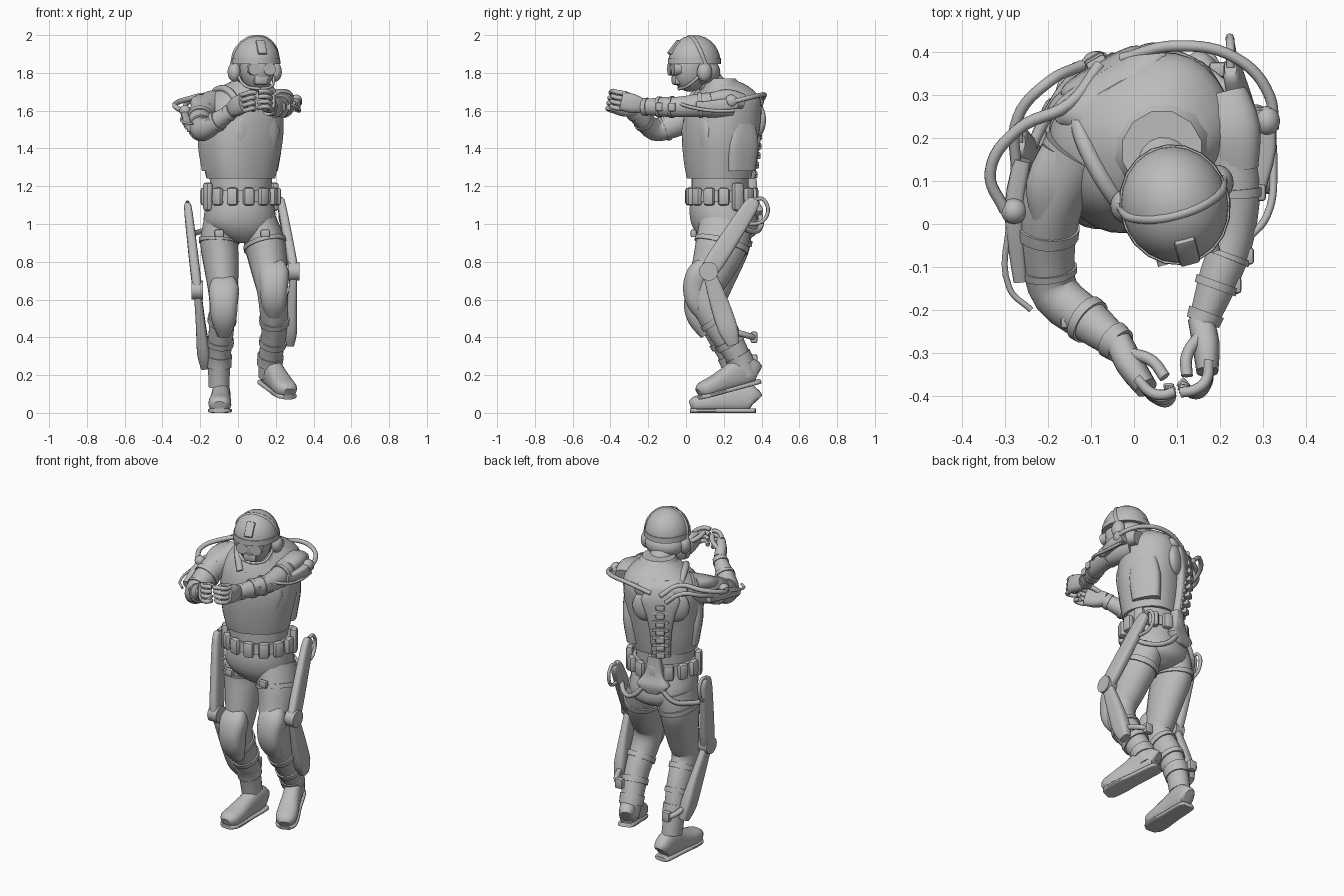
import bpy, bmesh, math
from math import radians, sin, cos, pi
from mathutils import Matrix, Vector

if "Cube" in bpy.data.objects:
    bpy.data.objects.remove(bpy.data.objects["Cube"])

grey = bpy.data.materials.new("plain grey")
grey.use_nodes = True
grey.diffuse_color = (.5, .5, .5, 1)
grey.node_tree.nodes["Principled BSDF"].inputs["Base Color"].default_value = (.5, .5, .5, 1)
WORLD = Matrix()


def turn(x, y, z, yaw=0, pitch=0):
    return (Matrix.Translation((x, y, z)) @ Matrix.Rotation(radians(yaw), 4, 'Z')
            @ Matrix.Rotation(radians(pitch), 4, 'X'))


def finish(name, bm, frame=WORLD, angle=40):
    bmesh.ops.recalc_face_normals(bm, faces=bm.faces)
    bm.transform(frame)
    me = bpy.data.meshes.new(name)
    bm.to_mesh(me)
    bm.free()
    me.shade_smooth()
    me.set_sharp_from_angle(angle=radians(angle))
    me.materials.append(grey)
    ob = bpy.data.objects.new(name, me)
    bpy.context.collection.objects.link(ob)
    return ob


def sample(secs, t):
    """Smooth point on a list of sections (x, y, z, half width, half depth), t from 0 to 1."""
    f = t * (len(secs) - 1)
    i = min(int(f), len(secs) - 2)
    f -= i
    p = [secs[max(0, min(len(secs) - 1, i + k))] for k in (-1, 0, 1, 2)]
    return [b + .5 * f * (c - a + f * (2*a - 5*b + 4*c - d + f * (3*(b - c) + d - a)))
            for a, b, c, d in zip(*p)]


def loft(name, secs, flat=None, power=2, n=20, frame=WORLD):
    """Skin of rounded sections; flat gives the yaw of level sections."""
    steps = (len(secs) - 1) * 3
    rows = [sample(secs, i / steps) for i in range(steps + 1)]
    bm, rings = bmesh.new(), []
    for i, (x, y, z, a, b) in enumerate(rows):
        if flat is None:
            t = (Vector(rows[min(i + 1, steps)][:3]) - Vector(rows[max(i - 1, 0)][:3])).normalized()
            u = (Vector((1, 0, 0)) - t * t.x).normalized()
            v = t.cross(u)
        else:
            q = radians(flat)
            u, v = Vector((cos(q), sin(q), 0)), Vector((-sin(q), cos(q), 0))
        ring = []
        for k in range(n):
            c, s = cos(2 * pi * (k + .5) / n), sin(2 * pi * (k + .5) / n)
            c, s = [math.copysign(abs(w) ** (2 / power), w) for w in (c, s)]
            ring.append(bm.verts.new(Vector((x, y, z)) + u * a * c + v * b * s))
        rings.append(ring)
    for r, s in zip(rings, rings[1:]):
        for k in range(n):
            bm.faces.new((r[k], r[(k + 1) % n], s[(k + 1) % n], s[k]))
    bm.faces.new(rings[0])
    bm.faces.new(rings[-1])
    return finish(name, bm, frame)


def strap(name, secs, t, width=.035, grow=.01):
    rows = [sample(secs, t + d * width) for d in (-1, 0, 1)]
    loft(name, [r[:3] + [r[3] + grow, r[4] + grow] for r in rows])


def ball(name, loc, size, frame=WORLD, floor=None):
    bm = bmesh.new()
    bmesh.ops.create_uvsphere(bm, u_segments=24, v_segments=14, radius=1)
    if floor is not None:
        bmesh.ops.bisect_plane(bm, geom=bm.verts[:] + bm.edges[:] + bm.faces[:],
                               plane_co=(0, 0, floor), plane_no=(0, 0, 1), clear_inner=True)
        bmesh.ops.holes_fill(bm, edges=bm.edges)
    return finish(name, bm, frame @ Matrix.LocRotScale(loc, None, size))


def box(name, loc, size, frame=WORLD, bevel=.008):
    bm = bmesh.new()
    bmesh.ops.create_cube(bm, size=1)
    bm.transform(Matrix.LocRotScale(loc, None, size))
    bmesh.ops.bevel(bm, geom=bm.edges[:], offset=bevel, segments=2, profile=.5, affect='EDGES')
    return finish(name, bm, frame)


def disc(name, loc, radius, depth, axis, frame=WORLD):
    bm = bmesh.new()
    bmesh.ops.create_cone(bm, cap_ends=True, segments=20, radius1=radius, radius2=radius, depth=depth)
    bm.transform(Matrix.Translation(loc) @ Matrix.Rotation(pi / 2, 4, axis))
    return finish(name, bm, frame)


def tube(name, pts, r, frame=WORLD):
    cu = bpy.data.curves.new(name, 'CURVE')
    cu.dimensions, cu.bevel_depth, cu.bevel_resolution = '3D', r, 2
    cu.resolution_u, cu.use_fill_caps = 6, True
    sp = cu.splines.new('BEZIER')
    sp.bezier_points.add(len(pts) - 1)
    for bp, p in zip(sp.bezier_points, pts):
        bp.co = frame @ Vector(p)
        bp.handle_left_type = bp.handle_right_type = 'AUTO'
    cu.materials.append(grey)
    bpy.context.collection.objects.link(bpy.data.objects.new(name, cu))


# Torso, waist and pelvis
TORSO, HIPS = turn(.02, .19, 0, 30), turn(.015, .19, 0, 15)
loft("vest", [(.015, .175, 1.24, .18, .155), (.015, .175, 1.32, .198, .168), (.02, .18, 1.45, .218, .182),
              (.02, .195, 1.58, .22, .185), (.03, .21, 1.67, .2, .16), (.05, .2, 1.73, .13, .12),
              (.06, .18, 1.76, .08, .08)], 30, 2.4, 28)
loft("collar", [(.05, .2, 1.68, .15, .14), (.06, .185, 1.73, .12, .115), (.065, .17, 1.77, .095, .095)], 30, n=12)
loft("waist", [(.015, .18, 1.16, .165, .15), (.015, .18, 1.26, .17, .15)], 20)
loft("pelvis", [(.01, .185, 1.17, .165, .15), (.01, .19, 1.08, .185, .17), (.01, .205, 1.0, .19, .175),
                (.02, .215, .94, .15, .15), (.02, .2, .9, .06, .09)], 15, 2.2)
loft("belt", [(.015, .185, 1.12, .187, .168), (.015, .185, 1.18, .182, .163)], 15, 2.2)
for i in range(14):
    q = 360 * i / 14 + 12
    c, s = cos(radians(q)), sin(radians(q))
    tall = .15 if i % 7 == 0 else .095
    box("belt_pouch", (0, 0, 1.145), (.06, .04, tall), HIPS @ turn(.195 * c, .173 * s, 0, q + 90), .016)
for s in (-1, 1):
    loft("vest_side_panel", [(s * .165, .02, 1.28, .038, .08), (s * .184, .02, 1.42, .04, .09),
                             (s * .182, .02, 1.53, .04, .07)], 0, 3, frame=TORSO)
    tube("shoulder_strap", [(s * .1, -.15, 1.62), (s * .12, -.08, 1.7), (s * .12, .05, 1.71),
                            (s * .1, .14, 1.66)], .02, TORSO)
    ball("shoulder_blade_plate", (s * .085, .165, 1.55), (.075, .035, .09), TORSO)
loft("chest_panel", [(0, -.135, 1.4, .12, .045), (0, -.14, 1.5, .14, .045), (0, -.125, 1.62, .1, .04)],
     0, 4, frame=TORSO)

# Back frame with its spine
loft("spine_plate", [(0, .15, 1.24, .055, .03), (0, .17, 1.38, .06, .03), (0, .183, 1.5, .08, .03),
                     (0, .18, 1.6, .11, .03), (0, .16, 1.66, .07, .03)], 0, 4, frame=TORSO)
for i in range(7):
    z, y = 1.26 + .05 * i, .185 + .026 * sin(pi * i / 8)
    box("vertebra", (0, y, z), (.05, .045, .034), TORSO)
    box("vertebra_wing", (0, y - .005, z + .01), (.095, .024, .02), TORSO, .006)
loft("sacral_plate", [(0, .17, 1.02, .035, .03), (0, .18, 1.07, .095, .03), (0, .165, 1.13, .055, .028),
                      (0, .16, 1.24, .035, .025)], 0, 4, frame=HIPS)

# Head, helmet and face gear
HEAD = turn(.095, .045, 1.85, 15)
loft("neck", [(.06, .18, 1.68, .075, .075), (.075, .12, 1.76, .07, .07), (.09, .07, 1.83, .07, .07)])
ball("face", (0, -.025, -.02), (.092, .105, .13), HEAD)
ball("helmet", (0, 0, .01), (.126, .138, .14), HEAD, -.05)
ball("helmet_nape", (0, .045, -.045), (.112, .092, .075), HEAD)
loft("helmet_rim", [(0, 0, -.002, .13, .142), (0, 0, .03, .128, .141)], 0, frame=HEAD)
box("front_mount", (0, 0, 0), (.05, .02, .09), HEAD @ turn(0, -.112, .085, 0, -38))
box("chin_guard", (0, -.095, -.085), (.08, .05, .06), HEAD, .018)
tube("headset_band", [(s * .126 * sin(q), .025 - .05 * cos(q), .14 * cos(q)) for s, q in
                      [(-1, 1.7), (-1, .9), (1, 0), (1, .9), (1, 1.7)]], .012, HEAD)
for s in (-1, 1):
    ball("ear_cup", (s * .112, .025, -.045), (.035, .04, .052), HEAD)
    disc("goggle_lens", (s * .042, -.11, -.03), .033, .04, 'X', HEAD)
    tube("chin_strap", [(s * .1, .01, -.06), (s * .07, -.06, -.12), (0, -.085, -.135)], .008, HEAD)

# Arms
left_arm = [(.19, .23, 1.63, .075, .075), (.235, .1, 1.63, .06, .065), (.23, -.03, 1.62, .05, .055),
            (.2, -.12, 1.62, .048, .052), (.16, -.23, 1.62, .034, .04)]
right_arm = [(-.13, .17, 1.62, .085, .09), (-.19, .05, 1.58, .072, .08), (-.2, -.08, 1.52, .062, .068),
             (-.18, -.165, 1.5, .056, .06), (-.1, -.23, 1.55, .05, .05), (-.03, -.285, 1.6, .034, .038)]
for side, arm, marks in (("left", left_arm, (.3, .62, .8)), ("right", right_arm, (.3, .46, .78))):
    loft(side + "_arm", arm)
    for t in marks:
        strap(side + "_arm_strap", arm, t, .018, .006)
        x, y, z, a, b = sample(arm, t)
        box("arm_buckle", (x + (a if x > 0 else -a), y, z), (.025, .04, .045))
    strap(side + "_cuff", arm, .96, .035, .006)

# Hands with bent fingers
LEFT_HAND = turn(.155, -.23, 1.625, 0, -8) @ Matrix.Scale(1.06, 4)
RIGHT_HAND = turn(-.03, -.28, 1.605, 38, -12) @ Matrix.Scale(1.1, 4)
for side, hand, s, curl in (("left", LEFT_HAND, 1, 1), ("right", RIGHT_HAND, -1, .6)):
    loft(side + "_palm", [(0, .01, 0, .028, .032), (s * .012, -.05, .005, .03, .048),
                          (s * .015, -.11, .01, .024, .046)], power=2.6, frame=hand)
    for i in range(4):
        z = -.028 + .026 * i
        tube(side + "_finger", [(s * .018, -.09, z), (s * .012, -.135, z), (-s * .01 * curl, -.155, z + .003),
                                (-s * .045 * curl, -.162 + .012 * (3 - i), z)], .0125, hand)
    tube(side + "_thumb", [(0, -.03, .03), (-s * .03, -.08, .045), (-s * .03, -.125, .05)], .014, hand)

# Legs and boots
right_leg = [(-.085, .21, 1.0, .1, .14), (-.1, .205, .9, .1, .138), (-.09, .18, .8, .095, .122),
             (-.08, .14, .66, .08, .098), (-.08, .12, .56, .072, .086), (-.09, .19, .42, .066, .084),
             (-.1, .25, .28, .06, .068), (-.1, .28, .14, .056, .064)]
left_leg = [(.11, .21, 1.0, .1, .14), (.145, .185, .88, .108, .138), (.165, .14, .76, .096, .115),
            (.18, .1, .66, .083, .098), (.19, .125, .55, .077, .085), (.19, .205, .42, .067, .08),
            (.17, .285, .28, .062, .064), (.165, .32, .19, .056, .06)]
boot = [(0, .165, .06, .03, .045), (0, .15, .07, .045, .062), (0, .09, .085, .05, .08), (0, 0, .07, .052, .065),
        (0, -.09, .054, .06, .05), (0, -.155, .046, .055, .042), (0, -.182, .038, .03, .024)]
sole = [(x, y, .012, a + .003, .012) for x, y, z, a, b in boot]
knees = {"right": (-.075, .05, .575), "left": (.19, .045, .66)}
for side, leg, foot in (("right", right_leg, turn(-.092, .205, 0, -2)),
                        ("left", left_leg, turn(.2, .24, .115, 22, 14))):
    loft(side + "_leg", leg)
    loft(side + "_boot", boot, power=2.5, frame=foot)
    loft(side + "_sole", sole, power=4, frame=foot)
    strap(side + "_boot_top", leg, .86, .03, .007)
    for t in (.13, .64, .76):
        strap(side + "_leg_strap", leg, t, .014, .008)
    x, y, z = knees[side]
    loft(side + "_knee_pad", [(x, y + .05, z + .13, .06, .04), (x, y + .02, z + .08, .08, .06),
                              (x, y, z, .074, .062), (x, y + .015, z - .08, .066, .055),
                              (x, y + .06, z - .16, .035, .035)], power=2.6)
    box(side + "_thigh_buckle", (leg[1][0], leg[1][1] - .145, .95), (.05, .03, .04))

# Leg braces
braces = {"left": (1, [(.225, .365, 1.13), (.295, .12, .75), (.275, .25, .36), (.2, .36, .4)]),
          "right": (-1, [(-.268, .19, 1.11), (-.215, .1, .65), (-.175, .27, .24), (-.12, .36, .28)])}
for side, (s, joints) in braces.items():
    top, mid, low, heel = map(Vector, joints)
    row = lambda p, q, t, a, b: (*p.lerp(q, t), a, b)
    loft(side + "_thigh_brace", [row(top, mid, 0, .014, .02), row(top, mid, .12, .022, .042),
                                 row(top, mid, .8, .026, .052), row(top, mid, 1, .022, .045)], power=3.5)
    loft(side + "_shin_brace", [row(mid, low, .05, .02, .035), row(mid, low, .45, .026, .05),
                                row(mid, low, .8, .034, .052), row(mid, low, 1, .022, .03)], power=3.5)
    disc(side + "_knee_joint", mid, .05, .06, 'Y')
    tube(side + "_calf_link", [low.lerp(mid, .2), low.lerp(heel, .6) + Vector((0, .03, .02)), heel], .016)
    box(side + "_calf_block", heel, (.05, .035, .06))
    # Hip hoses run from the sacral plate under the seat to the brace
    back = HIPS @ Vector((s * .05, .195, 1.06))
    tube(side + "_hip_hose", [back, HIPS @ Vector((s * .12, .18, .985)), HIPS @ Vector((s * .19, .12, .96)),
                              top.lerp(mid, .35)], .014)
    tube(side + "_brace_hose", [top, top + Vector((0, .045, 0)), top + Vector((0, .055, -.1)),
                                top.lerp(mid, .35)], .01)

# Shoulder hoses and arm braces
tube("left_upper_hose", [(-.03, .385, 1.64), (.1, .415, 1.68), (.24, .385, 1.68), (.315, .3, 1.66),
                         (.325, .22, 1.64)], .013)
tube("left_lower_hose", [(.315, .26, 1.6), (.325, .14, 1.6), (.31, .02, 1.62), (.26, -.04, 1.64)], .009)
tube("right_upper_hose", [(-.08, .37, 1.63), (-.15, .28, 1.68), (-.27, .22, 1.66), (-.335, .12, 1.63),
                          (-.3, .03, 1.6)], .014)
tube("right_lower_hose", [(-.12, .37, 1.6), (-.2, .33, 1.66), (-.27, .25, 1.64), (-.275, .12, 1.59)], .013)
tube("right_elbow_hose", [(-.29, .02, 1.58), (-.29, -.15, 1.54), (-.24, -.2, 1.53)], .007)
loft("left_arm_brace", [(.3, .27, 1.64, .025, .03), (.31, .18, 1.63, .022, .03), (.29, .08, 1.62, .016, .025)], power=4)
loft("right_arm_brace", [(-.26, .15, 1.59, .02, .03), (-.28, .03, 1.57, .022, .03), (-.265, -.13, 1.52, .016, .022)], power=4)
ball("left_shoulder_joint", (.31, .24, 1.65), (.03, .035, .035))
ball("right_shoulder_joint", (-.28, .03, 1.6), (.03, .03, .03))
loft("left_shoulder_pad", [(.21, .3, 1.65, .055, .04), (.23, .22, 1.665, .065, .05), (.24, .13, 1.655, .05, .04)], power=2.6)
loft("right_shoulder_pad", [(-.16, .16, 1.66, .06, .03), (-.19, .09, 1.645, .062, .035), (-.19, .02, 1.615, .05, .03)], power=2.6)
loft("upper_back_yoke", [(0, .15, 1.62, .14, .04), (0, .15, 1.66, .15, .04), (0, .11, 1.7, .1, .04)], 0, 3, frame=TORSO)
